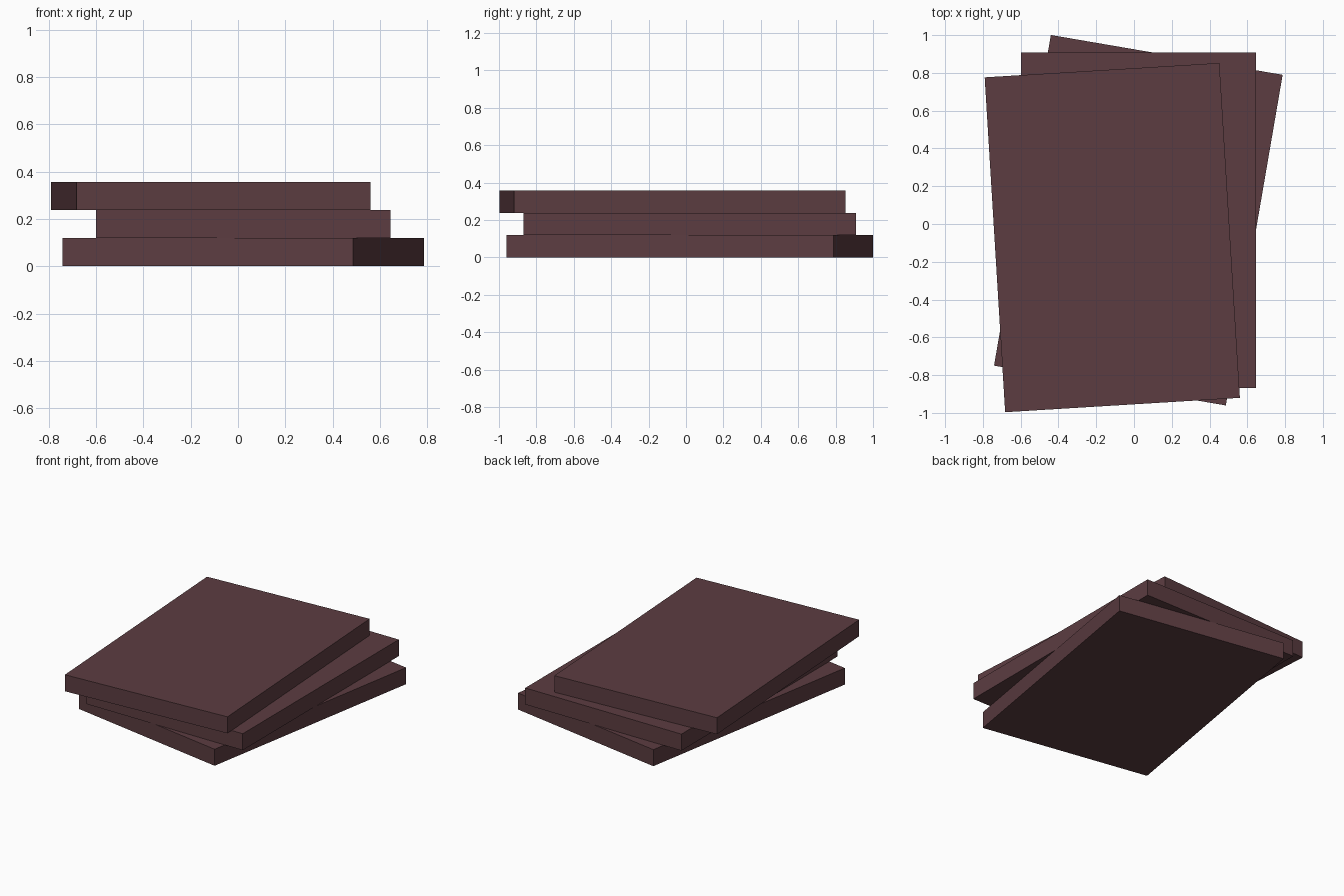
import bpy
from math import radians

cube = bpy.data.objects.get("Cube")
if cube:
    bpy.data.objects.remove(cube, do_unlink=True)

# Dark reddish brown shared by every slab
brown = bpy.data.materials.new("dark_brown")
brown.use_nodes = True
colour = (0.107, 0.046, 0.053, 1)
brown.diffuse_color = colour
brown.node_tree.nodes["Principled BSDF"].inputs["Base Color"].default_value = colour

WIDTH, LENGTH, THICK = 1.245, 1.776, 0.119


def slab(name, level, x, y, turn):
    """Flat slab resting on the given level of the stack."""
    bpy.ops.mesh.primitive_cube_add(
        size=1, location=(x, y, (level + 0.5) * THICK), rotation=(0, 0, radians(turn)))
    ob = bpy.context.object
    ob.name = name
    ob.scale = (WIDTH, LENGTH, THICK)
    ob.data.materials.append(brown)


# Loosely turned stack, from the ground up
slab("bottom_slab", 0, 0.023, 0.02, -9.75)
slab("middle_slab", 1, 0.023, 0.02, 0)
slab("top_slab", 2, -0.115, -0.072, 3.5)
